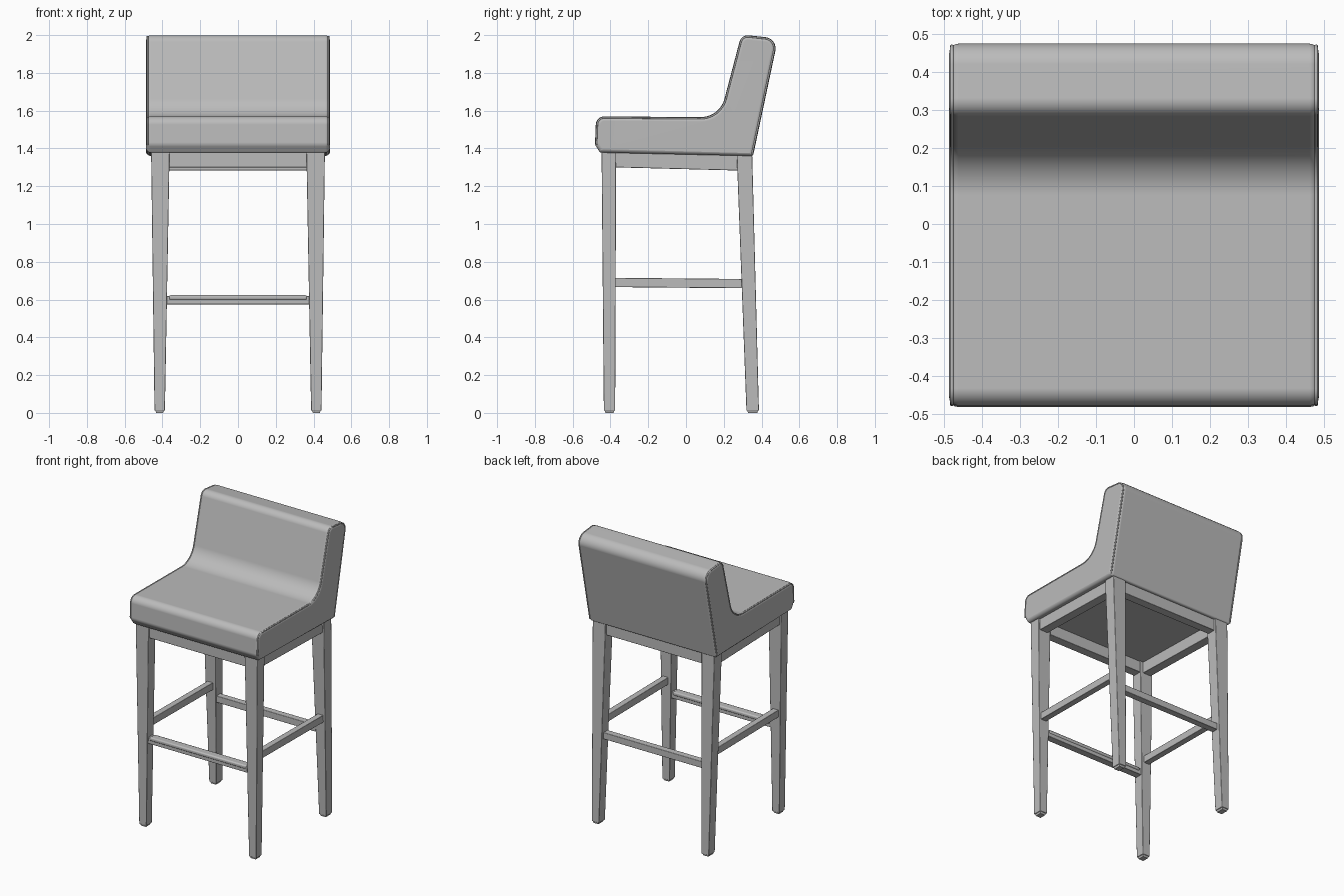
import bpy, bmesh, math
from mathutils import Vector

if "Cube" in bpy.data.objects:
    bpy.data.objects.remove(bpy.data.objects["Cube"])

grey = bpy.data.materials.new("plain grey")
grey.diffuse_color = (0.5, 0.5, 0.5, 1)
grey.use_nodes = True
grey.node_tree.nodes["Principled BSDF"].inputs["Base Color"].default_value = grey.diffuse_color


def finish(bm, name, bevel=0.0, angle=30):
    bmesh.ops.recalc_face_normals(bm, faces=bm.faces[:])
    me = bpy.data.meshes.new(name)
    bm.to_mesh(me)
    bm.free()
    ob = bpy.data.objects.new(name, me)
    bpy.context.collection.objects.link(ob)
    me.materials.append(grey)
    if bevel:
        m = ob.modifiers.new("soft edges", 'BEVEL')
        m.width, m.segments = bevel, 2
    bpy.ops.object.select_all(action='DESELECT')
    ob.select_set(True)
    bpy.context.view_layer.objects.active = ob
    bpy.ops.object.shade_smooth_by_angle(angle=math.radians(angle))
    return ob


def bar(name, a, b, bevel=0.003):
    """Six-sided solid between two four-point ends."""
    bm = bmesh.new()
    va = [bm.verts.new(p) for p in a]
    vb = [bm.verts.new(p) for p in b]
    bm.faces.new(va)
    bm.faces.new(vb[::-1])
    for i in range(4):
        j = (i + 1) % 4
        bm.faces.new((va[i], va[j], vb[j], vb[i]))
    return finish(bm, name, bevel)


def rect_z(x0, x1, y0, y1, z):
    return [(x0, y0, z), (x1, y0, z), (x1, y1, z), (x0, y1, z)]


def rect_y(x0, x1, z0, z1, y):
    return [(x0, y, z0), (x1, y, z0), (x1, y, z1), (x0, y, z1)]


def rect_x(y0, y1, z0, z1, x):
    return [(x, y0, z0), (x, y1, z0), (x, y1, z1), (x, y0, z1)]


def fillet(corners, n=8):
    """Round each corner (y, z, radius) of a closed outline."""
    out = []
    for i, (y, z, r) in enumerate(corners):
        p = Vector((y, z))
        d0 = (Vector(corners[i - 1][:2]) - p).normalized()
        d1 = (Vector(corners[(i + 1) % len(corners)][:2]) - p).normalized()
        half = d0.angle(d1) / 2
        t = r / math.tan(half)
        c = p + (d0 + d1).normalized() * (r / math.sin(half))
        s, e = p + d0 * t - c, p + d1 * t - c
        for k in range(n + 1):
            out.append(c + s.lerp(e, k / n).normalized() * r)
    return out


# upholstered seat and low back, one side profile swept across the width
W = 0.486
profile = fillet([(-0.455, 1.378, 0.012), (-0.482, 1.42, 0.04),
                  (-0.476, 1.57, 0.045), (0.178, 1.565, 0.13),
                  (0.293, 2.003, 0.045), (0.487, 1.982, 0.06),
                  (0.355, 1.36, 0.012)])
bm = bmesh.new()
face = bm.faces.new([bm.verts.new((-W, p.x, p.y)) for p in profile])
res = bmesh.ops.extrude_face_region(bm, geom=[face])
bmesh.ops.translate(bm, vec=(2 * W, 0, 0),
                    verts=[v for v in res['geom'] if isinstance(v, bmesh.types.BMVert)])
bmesh.ops.recalc_face_normals(bm, faces=bm.faces[:])
rims = [e for e in bm.edges if abs(e.verts[0].co.x - e.verts[1].co.x) < 1e-5]
bmesh.ops.bevel(bm, geom=rims, offset=0.024, offset_type='OFFSET', segments=4,
                profile=0.5, affect='EDGES', clamp_overlap=False)
seat = finish(bm, "upholstered_seat", angle=50)
seat.modifiers.new("clean shading", 'WEIGHTED_NORMAL').keep_sharp = True

# piped seam along each side, over the front, seat and back
for sx, side in ((-1, "left"), (1, "right")):
    cu = bpy.data.curves.new(side + "_piping", 'CURVE')
    cu.dimensions = '3D'
    cu.bevel_depth, cu.bevel_resolution = 0.005, 2
    pts = profile[12:-9]
    pts = pts + [profile[-9]]
    sp = cu.splines.new('POLY')
    sp.points.add(len(pts) - 1)
    mid = Vector((0, 1.5))
    for q, i in zip(sp.points, range(len(pts))):
        k = 12 + i
        t = (profile[(k + 1) % len(profile)] - profile[k - 1]).normalized()
        inward = Vector((t.y, -t.x))          # outline runs clockwise
        p = pts[i] + inward * 0.007
        q.co = (sx * (W - 0.007), p.x, p.y, 1)
    ob = bpy.data.objects.new(side + "_piping", cu)
    cu.materials.append(grey)
    bpy.context.collection.objects.link(ob)

# tapered legs with foot glides, side rails and side stretchers
for s, side in ((-1, "left"), (1, "right")):
    for name, yb, yt in (("front", (-0.435, -0.375), (-0.447, -0.370)),
                         ("back", (0.320, 0.386), (0.268, 0.350))):
        bar(f"{side}_{name}_leg",
            rect_z(s * 0.387, s * 0.442, *yb, 0.012),
            rect_z(s * 0.362, s * 0.460, *yt, 1.385))
        bar(f"{side}_{name}_glide",
            rect_z(s * 0.396, s * 0.433, yb[0] + 0.008, yb[1] - 0.008, 0),
            rect_z(s * 0.391, s * 0.438, yb[0] + 0.004, yb[1] - 0.004, 0.014), 0)
    bar(side + "_apron", rect_y(s * 0.385, s * 0.447, 1.300, 1.39, -0.375),
        rect_y(s * 0.385, s * 0.447, 1.283, 1.38, 0.28))
    bar(side + "_stretcher", rect_y(s * 0.395, s * 0.437, 0.666, 0.715, -0.38),
        rect_y(s * 0.395, s * 0.437, 0.660, 0.709, 0.305))

# front and back rails under the seat
bar("front_apron", rect_x(-0.435, -0.375, 1.300, 1.39, -0.37),
    rect_x(-0.435, -0.375, 1.300, 1.39, 0.37))
bar("back_apron", rect_x(0.280, 0.338, 1.283, 1.38, -0.37),
    rect_x(0.280, 0.338, 1.283, 1.38, 0.37))

# footrest in front and matching stretcher behind
bar("front_footrest", rect_x(-0.430, -0.382, 0.575, 0.618, -0.382),
    rect_x(-0.430, -0.382, 0.575, 0.618, 0.382))
bar("footrest_plate", rect_x(-0.434, -0.378, 0.598, 0.623, -0.365),
    rect_x(-0.434, -0.378, 0.598, 0.623, 0.365), 0.008)
bar("back_stretcher", rect_x(0.305, 0.350, 0.575, 0.620, -0.382),
    rect_x(0.305, 0.350, 0.575, 0.620, 0.382))
